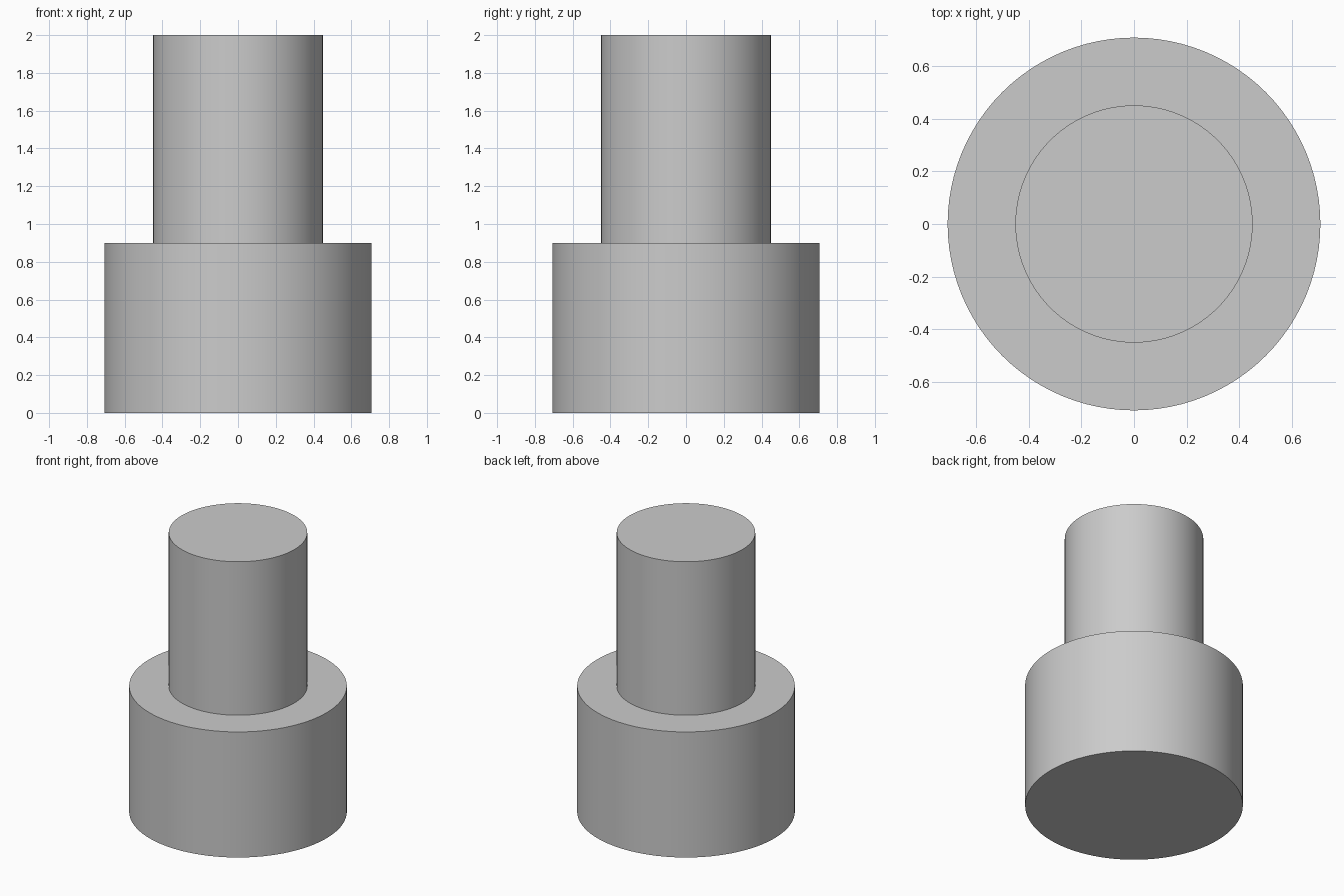
import bpy
import bmesh
from math import radians, tau
from mathutils import Vector

cube = bpy.data.objects.get("Cube")
if cube:
    bpy.data.objects.remove(cube, do_unlink=True)

BASE_RADIUS, SHAFT_RADIUS = 0.707, 0.45
STEP_HEIGHT, TOP_HEIGHT = 0.9, 2.0
SEGMENTS = 96

# Plain grey material
grey = bpy.data.materials.new("plain_grey")
grey.use_nodes = True
colour = (0.6, 0.6, 0.6, 1)
grey.diffuse_color = colour
grey.node_tree.nodes["Principled BSDF"].inputs["Base Color"].default_value = colour

# Stepped profile revolved into one closed solid: wide base, narrow shaft
profile = [(0, 0), (BASE_RADIUS, 0), (BASE_RADIUS, STEP_HEIGHT),
           (SHAFT_RADIUS, STEP_HEIGHT), (SHAFT_RADIUS, TOP_HEIGHT), (0, TOP_HEIGHT)]
bm = bmesh.new()
verts = [bm.verts.new((r, 0, z)) for r, z in profile]
edges = [bm.edges.new(pair) for pair in zip(verts, verts[1:])]
bmesh.ops.spin(bm, geom=verts + edges, cent=Vector(), axis=Vector((0, 0, 1)),
               angle=tau, steps=SEGMENTS, use_duplicate=False)
bmesh.ops.remove_doubles(bm, verts=bm.verts, dist=0.0001)
bmesh.ops.recalc_face_normals(bm, faces=bm.faces)
mesh = bpy.data.meshes.new("stepped_cylinder")
bm.to_mesh(mesh)
bm.free()
mesh.materials.append(grey)

body = bpy.data.objects.new("stepped_cylinder", mesh)
bpy.context.collection.objects.link(body)

# Smooth sides with crisp rims
bpy.ops.object.select_all(action="DESELECT")
body.select_set(True)
bpy.context.view_layer.objects.active = body
bpy.ops.object.shade_smooth_by_angle(angle=radians(30))
